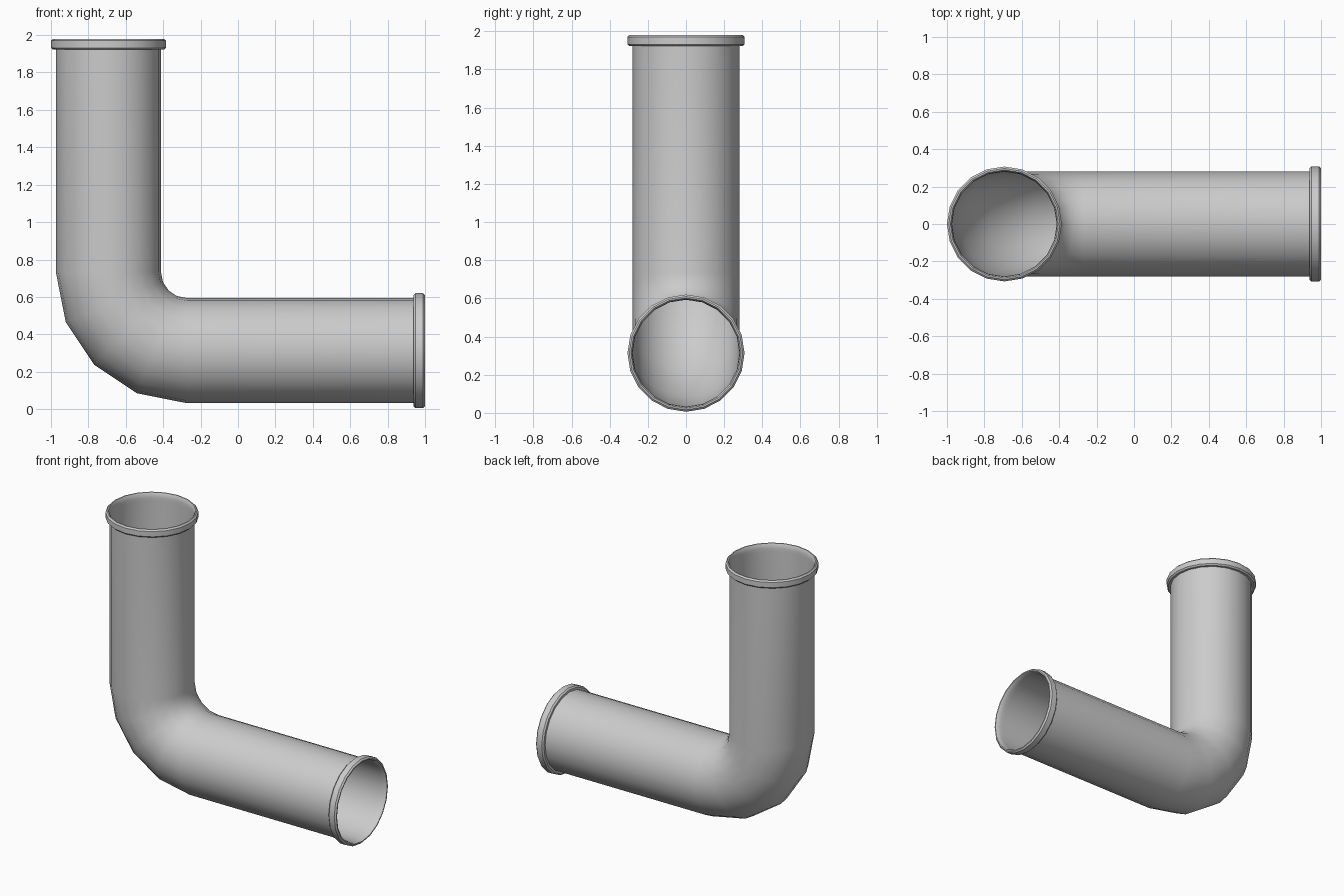
import bpy, bmesh
from math import sin, cos, pi, radians
from mathutils import Vector

if "Cube" in bpy.data.objects:
    bpy.data.objects.remove(bpy.data.objects["Cube"])

SIDES = 20
CX, CZ = -0.693, 0.313      # axes of the vertical and horizontal runs
R, FLANGE_R, BEND = 0.281, 0.307, 0.42


def loft(name, rings, closed=False):
    """Skin a list of (centre, direction, radius) rings lying across the XZ plane."""
    bm = bmesh.new()
    loops = []
    for c, d, r in rings:
        side = Vector((0, 1, 0)).cross(d)
        loops.append([bm.verts.new(c + r * (cos(a) * side + sin(a) * Vector((0, 1, 0))))
                      for a in (2 * pi * i / SIDES for i in range(SIDES))])
    for k in range(len(loops) if closed else len(loops) - 1):
        a, b = loops[k], loops[(k + 1) % len(loops)]
        for i in range(SIDES):
            j = (i + 1) % SIDES
            bm.faces.new((a[i], a[j], b[j], b[i]))
    bmesh.ops.recalc_face_normals(bm, faces=bm.faces)
    me = bpy.data.meshes.new(name)
    bm.to_mesh(me)
    bm.free()
    ob = bpy.data.objects.new(name, me)
    bpy.context.collection.objects.link(ob)
    bpy.ops.object.select_all(action='DESELECT')
    ob.select_set(True)
    bpy.context.view_layer.objects.active = ob
    bpy.ops.object.shade_smooth_by_angle(angle=radians(30))
    return ob


# Open pipe: vertical run, four-segment elbow, horizontal run
down, right = Vector((0, 0, -1)), Vector((1, 0, 0))
rings = [(Vector((CX, 0, 1.945)), down, R)]
for i in range(5):
    t = pi / 2 * i / 4
    centre = Vector((CX + BEND - BEND * cos(t), 0, CZ + BEND - BEND * sin(t)))
    rings.append((centre, Vector((sin(t), 0, -cos(t))), R))
rings.append((Vector((0.962, 0, CZ)), right, R))
loft("elbow_pipe", rings)


# Bevelled end collars
def collar(name, start, direction, length):
    b = 0.01
    profile = [(0, R - 0.001), (0, FLANGE_R - b), (b, FLANGE_R),
               (length - b, FLANGE_R), (length, FLANGE_R - b),
               (length, R + 0.008), (length - b, R + 0.002), (length * 0.4, R - 0.001)]
    loft(name, [(start + direction * h, direction, r) for h, r in profile], closed=True)


collar("top_collar", Vector((CX, 0, 1.922)), -down, 0.058)
collar("side_collar", Vector((0.938, 0, CZ)), right, 0.062)
